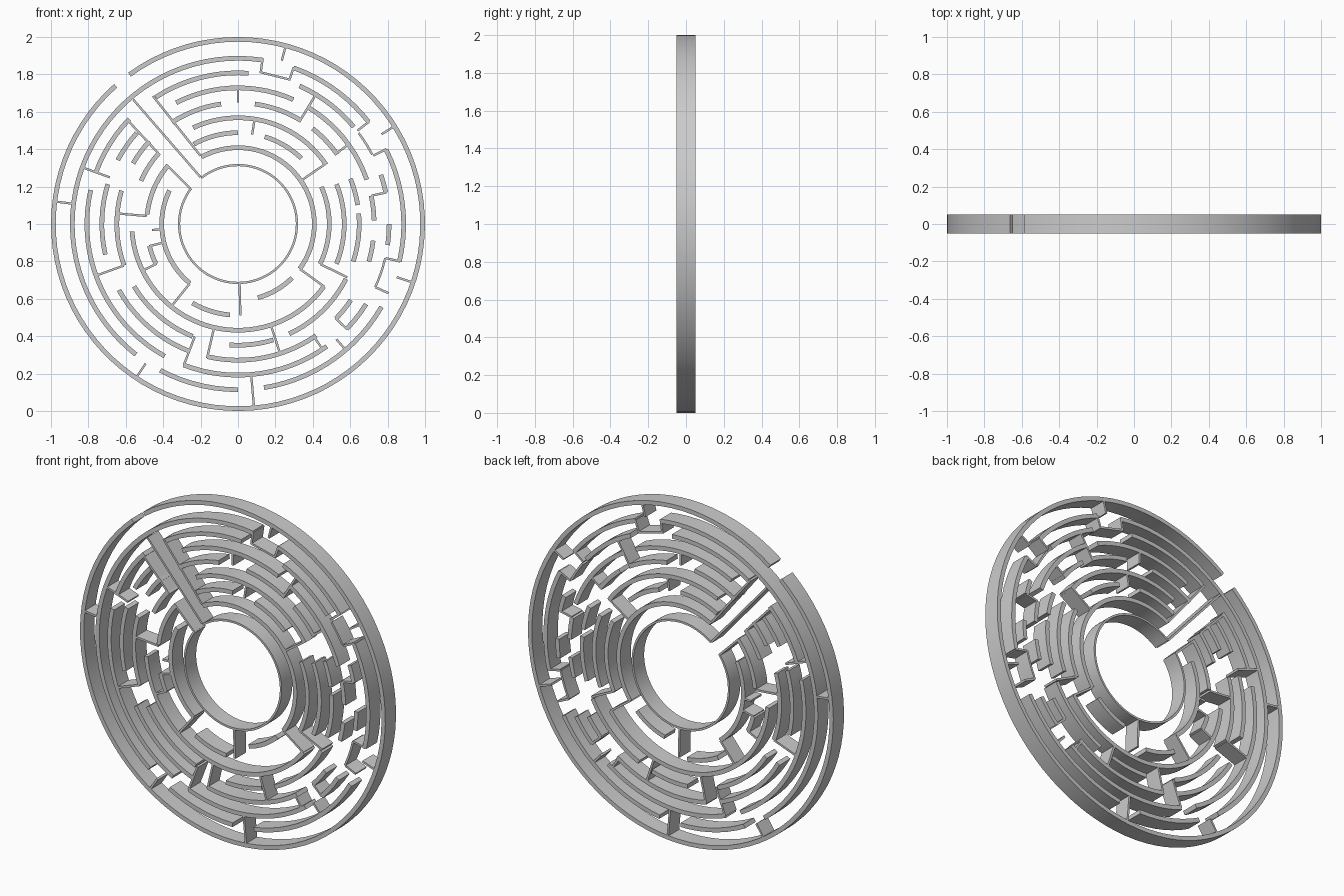
import bpy, bmesh, math
from mathutils import Vector

if "Cube" in bpy.data.objects:
    bpy.data.objects.remove(bpy.data.objects["Cube"])

DEPTH = 0.05          # half thickness along y
RINGS = [0.315, 0.408, 0.488, 0.568, 0.648, 0.728, 0.808, 0.886, 0.987]


def polar(r, deg):
    a = math.radians(deg)
    return Vector((r * math.cos(a), r * math.sin(a)))


def strip(bm, left, right):
    """Solid strip between two matching outlines in the xz plane."""
    rows = []
    for p, q in zip(left, right):
        rows.append([bm.verts.new((v.x, y, v.y + 1))
                     for v, y in ((p, -DEPTH), (q, -DEPTH), (q, DEPTH), (p, DEPTH))])
    for a, b in zip(rows, rows[1:]):
        for i in range(4):
            j = (i + 1) % 4
            bm.faces.new((a[i], a[j], b[j], b[i]))
    bm.faces.new(rows[0])
    bm.faces.new(rows[-1][::-1])


def arc(bm, r, a, b, t):
    n = max(2, math.ceil((b - a) / 4))
    angs = [a + (b - a) * i / n for i in range(n + 1)]
    strip(bm, [polar(r - t / 2, g) for g in angs], [polar(r + t / 2, g) for g in angs])


def bar(bm, p, q, t=0.012):
    p, q = Vector(p), Vector(q)
    d = (q - p).normalized()
    n = Vector((-d.y, d.x)) * t / 2
    strip(bm, [p - n, q - n], [p + n, q + n])


def finish(bm, name):
    bmesh.ops.recalc_face_normals(bm, faces=bm.faces[:])
    me = bpy.data.meshes.new(name)
    bm.to_mesh(me)
    bm.free()
    ob = bpy.data.objects.new(name, me)
    bpy.context.collection.objects.link(ob)
    for o in bpy.context.selected_objects:
        o.select_set(False)
    ob.select_set(True)
    bpy.context.view_layer.objects.active = ob
    bpy.ops.object.shade_smooth_by_angle(angle=math.radians(30))


# curved walls: ring index -> angle spans in degrees
ARCS = {
    0: [(143, 488.5)],
    1: [(-36, 118.7), (154, 231), (285, 315)],
    2: [(-26, 24), (46, 73), (90, 119), (140, 174), (194, 206), (240, 265)],
    3: [(-22, 22), (34, 115), (138, 156), (184, 324)],
    4: [(-65, -27), (-18, 5), (9, 22), (35, 52), (58.5, 82), (98, 123), (137, 150),
        (164, 200), (211, 248), (266, 287)],
    5: [(-44, -34), (-16, -7), (1.5, 12), (19, 59), (66, 117), (138, 152),
        (163, 193), (209, 249), (257, 305)],
    6: [(-44, -32), (-24.7, -13), (-8, 0), (12, 19), (27.4, 37), (40, 66), (86, 123),
        (136, 160), (167, 241), (249, 306)],
    7: [(-13, 26.6), (38, 70.4), (81.5, 232), (242, 270), (279, 330)],
    8: [(131.5, 486)],
}
for k, spans in ARCS.items():
    bm = bmesh.new()
    for a, b in spans:
        # notch bottoms and the inner ring are thinner
        thin = k == 0 or (k == 6 and (a, b) in ((-24.7, -13), (27.4, 37)))
        arc(bm, RINGS[k], a, b, 0.012 if thin else 0.025)
    finish(bm, "ring_wall_%d" % k)

# radial walls: angle, inner radius, outer radius
SPOKES = [
    (75, .905, .985), (32, .905, .985), (-18.5, .895, .985), (173, .89, .985),
    (236.5, .895, .985), (-85, .81, .985), (38, .81, .89), (26.8, .81, .89),
    (-13, .81, .89), (-24.7, .81, .885), (81.5, .815, .895), (70.4, .815, .89),
    (-49.5, .81, .89), (-44, .725, .81), (-56, .73, .80), (12, .73, .81),
    (59, .655, .80), (35.7, .65, .73), (90, .65, .73), (34.5, .41, .57),
    (81, .485, .57), (-26, .49, .65), (-36, .41, .57), (-88.5, .315, .49),
    (231, .41, .565), (184, .41, .46), (194, .42, .49), (206, .485, .57),
    (175, .49, .645), (200, .65, .80), (160, .73, .88), (249, .645, .81),
    (257, .57, .735), (-72, .57, .73),
]
bm = bmesh.new()
for g, r0, r1 in SPOKES:
    bar(bm, polar(r0, g), polar(r1, g))
# flat floor of the top notch
bar(bm, polar(.82, 81.5), polar(.82, 70.4))
finish(bm, "radial_walls")

# long straight passage to the centre
bm = bmesh.new()
for p, q in [((-.20, .25), (-.56, .665)), ((-.20, .364), (-.455, .684)),
             ((-.59, .555), (-.428, .38)), ((-.38, .315), (-.252, .187))]:
    bar(bm, p, q)
finish(bm, "entry_passage_walls")
